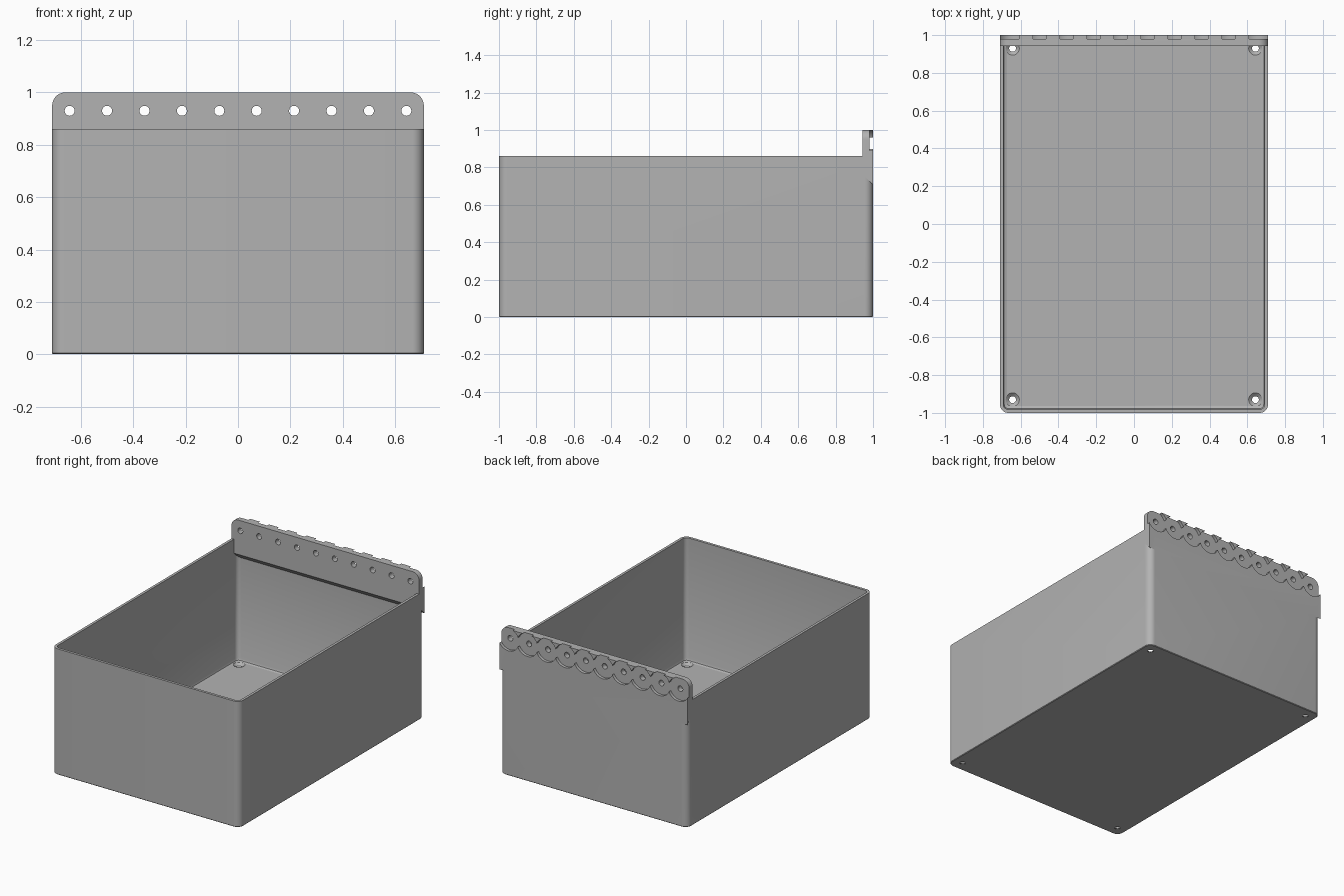
import bpy, bmesh
from math import sin, cos, pi, radians
from mathutils import Matrix

cube = bpy.data.objects.get("Cube")
if cube:
    bpy.data.objects.remove(cube)

grey = bpy.data.materials.new("plain grey")
grey.use_nodes = True
grey.diffuse_color = (0.45, 0.45, 0.45, 1)
grey.node_tree.nodes["Principled BSDF"].inputs["Base Color"].default_value = (0.45, 0.45, 0.45, 1)

HALF_W, HALF_D, RIM, WALL, FLOOR = 0.71, 1.0, 0.86, 0.018, 0.02
PITCH = 2 * 0.643 / 9


def rounded_rect(hx, hy, r, z, steps=8):
    """Counter-clockwise rounded rectangle at height z."""
    pts = []
    for i, (sx, sy) in enumerate([(1, 1), (-1, 1), (-1, -1), (1, -1)]):
        for k in range(steps + 1):
            a = (i + k / steps) * pi / 2
            pts.append((sx * (hx - r) + r * cos(a), sy * (hy - r) + r * sin(a), z))
    return pts


def loft(name, loops, matrix=Matrix()):
    """Skin a stack of matching loops and cap both ends."""
    bm = bmesh.new()
    rings = [[bm.verts.new(p) for p in loop] for loop in loops]
    n = len(rings[0])
    for a, b in zip(rings, rings[1:]):
        for i in range(n):
            j = (i + 1) % n
            bm.faces.new((a[i], a[j], b[j], b[i]))
    bm.faces.new(rings[0][::-1])
    bm.faces.new(rings[-1])
    bm.transform(matrix)
    bmesh.ops.recalc_face_normals(bm, faces=bm.faces)
    mesh = bpy.data.meshes.new(name)
    bm.to_mesh(mesh)
    bm.free()
    mesh.materials.append(grey)
    obj = bpy.data.objects.new(name, mesh)
    bpy.context.collection.objects.link(obj)
    return obj


def lathe(name, profile, matrix, sides=48):
    """Solid of revolution about z from (radius, z) pairs."""
    return loft(name, [[(r * cos(2 * pi * i / sides), r * sin(2 * pi * i / sides), z)
                        for i in range(sides)] for r, z in profile], matrix)


def boolean(target, tool, operation):
    """Apply one boolean and discard the tool."""
    tool.hide_render = True
    mod = target.modifiers.new(operation, "BOOLEAN")
    mod.operation, mod.object, mod.solver = operation, tool, "EXACT"
    bpy.context.view_layer.objects.active = target
    bpy.ops.object.modifier_apply(modifier=mod.name)
    bpy.data.objects.remove(tool)


# Open bin: outside wall, rim, inside wall, bevelled floor
def inset(d, z):
    return rounded_rect(HALF_W - d, HALF_D - d, max(0.045 - d, 0.01), z)


bin_body = loft("storage_bin", [
    inset(0.004, 0), inset(0, 0.004), inset(0, RIM), inset(WALL, RIM),
    inset(WALL, FLOOR + 0.018), inset(WALL + 0.005, FLOOR + 0.005), inset(WALL + 0.018, FLOOR)])

# Hanging plate along the back, with rounded top corners and a sloping underside
R = 0.05


def plate_outline(y, bottom):
    pts = [(-HALF_W, y, bottom), (HALF_W, y, bottom)]
    for side in (0, 1):
        cx = (HALF_W - R) * (1 - 2 * side)
        for k in range(9):
            a = (side + k / 8) * pi / 2
            pts.append((cx + R * cos(a), y, 1 - R + R * sin(a)))
    return pts


plate = loft("hanging_plate", [plate_outline(0.943, 0.765), plate_outline(HALF_D, 0.708)])
boolean(bin_body, plate, "UNION")

# Peg holes with round recesses on the back
turn = Matrix.Rotation(-pi / 2, 4, "X")
for i in range(10):
    place = Matrix.Translation(((i - 4.5) * PITCH, 0.98, 0.93)) @ turn
    boolean(bin_body, lathe("peg_cutter", [(0.019, -0.1), (0.019, 0), (0.078, 0), (0.078, 0.06)], place),
            "DIFFERENCE")

# Countersunk screw holes in the floor corners
for x in (-0.643, 0.643):
    for y in (-0.93, 0.93):
        boolean(bin_body, lathe("screw_cutter", [(0.018, -0.05), (0.018, 0.004), (0.036, FLOOR), (0.036, 0.05)],
                                Matrix.Translation((x, y, 0))), "DIFFERENCE")

bpy.ops.object.select_all(action="DESELECT")
bin_body.select_set(True)
bpy.context.view_layer.objects.active = bin_body
bpy.ops.object.shade_smooth_by_angle(angle=radians(30))
